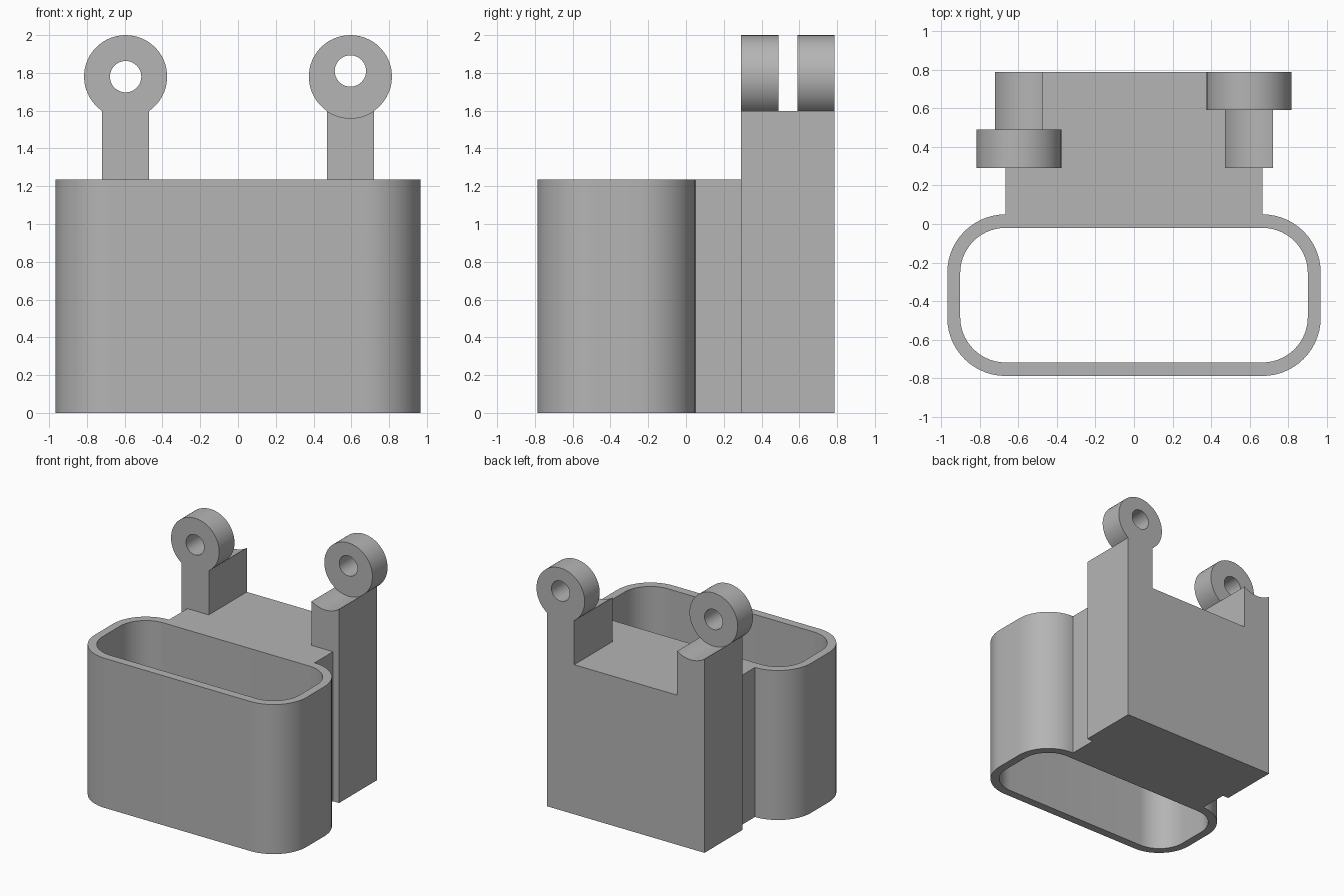
import bpy, bmesh
from math import acos, cos, sin, pi
from mathutils import Vector

cube = bpy.data.objects.get("Cube")
if cube:
    bpy.data.objects.remove(cube, do_unlink=True)

GREY = (0.46, 0.46, 0.46, 1.0)
grey = bpy.data.materials.new("plain grey")
grey.use_nodes = True
grey.diffuse_color = GREY
grey.node_tree.nodes["Principled BSDF"].inputs["Base Color"].default_value = GREY

BODY_TOP = 1.235
FRONT, BACK = -0.787, 0.787
BLOCK_FRONT = 0.29


def arc(cx, cy, r, start, end, steps):
    """Points along a circular arc, both ends included."""
    angles = [start + (end - start) * i / steps for i in range(steps + 1)]
    return [(cx + r * cos(a), cy + r * sin(a)) for a in angles]


def circle(cx, cy, r, steps=48):
    return arc(cx, cy, r, 0, 2 * pi, steps)[:-1]


def rounded_rect(x, y0, y1, r):
    """Counter-clockwise rounded rectangle, starting at the back right corner."""
    corners = [(-x + r, y1 - r), (-x + r, y0 + r), (x - r, y0 + r), (x - r, y1 - r)]
    points = []
    for i, (cx, cy) in enumerate(corners):
        start = pi / 2 * (i + 1)
        points += arc(cx, cy, r, start, start + pi / 2, 14)
    return points


def prism(name, loops, place, depth):
    """Fill an outline with holes and extrude it."""
    bm = bmesh.new()
    edges = []
    for loop in loops:
        verts = [bm.verts.new(place(u, v)) for u, v in loop]
        edges += [bm.edges.new((a, b)) for a, b in zip(verts, verts[1:] + verts[:1])]
    bmesh.ops.triangle_fill(bm, use_beauty=True, edges=edges)
    moved = bmesh.ops.extrude_face_region(bm, geom=bm.faces[:], use_keep_orig=True)["geom"]
    bmesh.ops.translate(bm, vec=Vector(depth),
                        verts=[g for g in moved if isinstance(g, bmesh.types.BMVert)])
    bmesh.ops.recalc_face_normals(bm, faces=bm.faces[:])
    mesh = bpy.data.meshes.new(name)
    bm.to_mesh(mesh)
    bm.free()
    mesh.materials.append(grey)
    obj = bpy.data.objects.new(name, mesh)
    bpy.context.collection.objects.link(obj)
    bpy.ops.object.select_all(action='DESELECT')
    obj.select_set(True)
    bpy.context.view_layer.objects.active = obj
    bpy.ops.object.shade_smooth_by_angle(angle=pi / 6)
    return obj


# Open sleeve, neck and rear block share one plan outline
NECK, BLOCK = 0.665, 0.72
outer = rounded_rect(0.967, FRONT, 0.05, 0.967 - NECK)
rear = [(NECK, BLOCK_FRONT), (BLOCK, BLOCK_FRONT), (BLOCK, BACK),
        (-BLOCK, BACK), (-BLOCK, BLOCK_FRONT), (-NECK, BLOCK_FRONT)]
inner = rounded_rect(0.9, -0.717, -0.02, 0.235)
prism("sleeve_and_block", [outer + rear, inner],
      lambda u, v: (u, v, 0), (0, 0, BODY_TOP))

# Posts: one slice carries the ring, the other is scooped out to clear it
RING, RING_Z, HALF = 0.22, 1.78, 0.125
dip = acos(HALF / RING)


def post(side, cx, hole_z, ring_y, scoop_y):
    base = [(cx - HALF, BODY_TOP), (cx + HALF, BODY_TOP)]
    ring = arc(cx, RING_Z, RING, -dip, pi + dip, 44)
    scoop = arc(cx, RING_Z, RING, -dip, dip - pi, 14)
    for name, loops, (y0, y1) in (
            ("ring_post", [base + ring, circle(cx, hole_z, 0.083)], ring_y),
            ("scooped_post", [base + scoop], scoop_y)):
        prism(side + "_" + name, loops, lambda u, v: (u, y0, v), (0, y1 - y0, 0))


post("right", -0.595, 1.78, (BLOCK_FRONT, 0.49), (0.49, BACK))
post("left", 0.595, 1.81, (0.59, BACK), (BLOCK_FRONT, 0.59))
